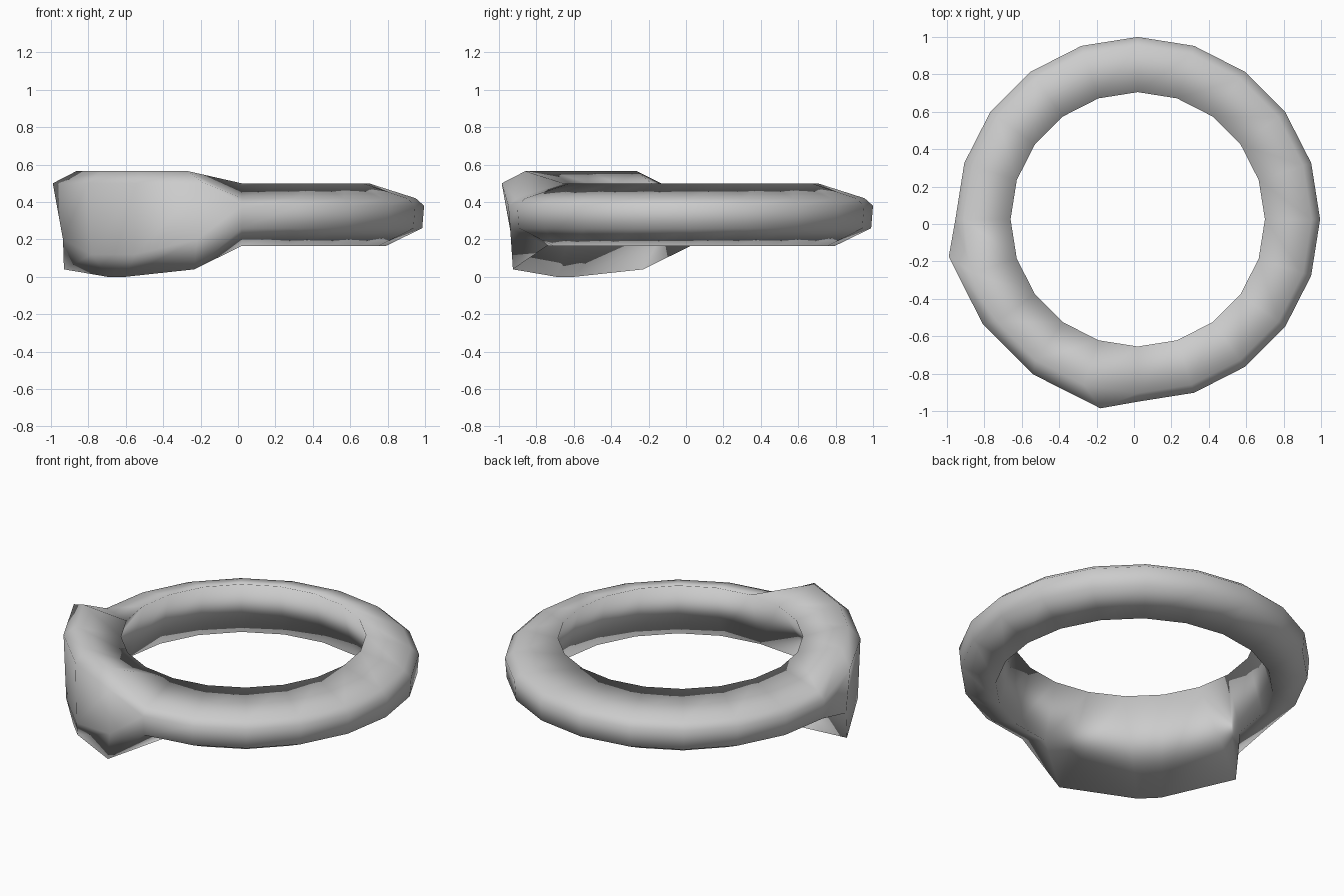
import bpy, bmesh, math

if "Cube" in bpy.data.objects:
    bpy.data.objects.remove(bpy.data.objects["Cube"])

SEGMENTS = 20
STEP = 360 / SEGMENTS
CENTRE = (0.02, 0.025)

# Band cross-section (radius, z): inner top, upper rim, outer top, outer low, bottom
BAND = [(0.68, 0.50), (0.93, 0.42), (0.975, 0.38), (0.965, 0.26), (0.77, 0.165)]

# Flared plate sections, as (angle from the plate middle, radius, z)
PLATE_INNER = [(9, 0.68, 0.50), (9, 0.93, 0.565), (11, 1.0, 0.50),
               (9.5, 0.985, 0.12), (4, 0.95, 0.0)]
PLATE_OUTER = [(27, 0.68, 0.50), (27, 0.93, 0.565), (33.8, 1.03, 0.50),
               (31, 0.985, 0.20), (30, 0.984, 0.04)]
PLATE_MIDDLE = 225


def section(i):
    """Cross-section of one column as (angle, radius, z)."""
    angle = i * STEP
    off = angle - PLATE_MIDDLE
    side = math.copysign(1, off)
    for limit, shape in ((10, PLATE_INNER), (28, PLATE_OUTER)):
        if abs(off) < limit:
            return [(PLATE_MIDDLE + side * a, r, z) for a, r, z in shape]
    return [(angle, r, z) for r, z in BAND]


# Ring: band widening into a flared plate on the front left
bm = bmesh.new()
cols = []
for i in range(SEGMENTS):
    col = []
    for a, r, z in section(i):
        t = math.radians(a)
        col.append(bm.verts.new((CENTRE[0] + r * math.cos(t),
                                 CENTRE[1] + r * math.sin(t), z)))
    cols.append(col)
rows = len(BAND)
for i in range(SEGMENTS):
    a, b = cols[i], cols[(i + 1) % SEGMENTS]
    for j in range(rows):
        k = (j + 1) % rows
        bm.faces.new((a[j], a[k], b[j]))
        bm.faces.new((a[k], b[k], b[j]))
bmesh.ops.recalc_face_normals(bm, faces=bm.faces)

mesh = bpy.data.meshes.new("ring_band")
bm.to_mesh(mesh)
bm.free()
ring = bpy.data.objects.new("ring_band", mesh)
bpy.context.collection.objects.link(ring)
for p in mesh.polygons:
    p.use_smooth = True
